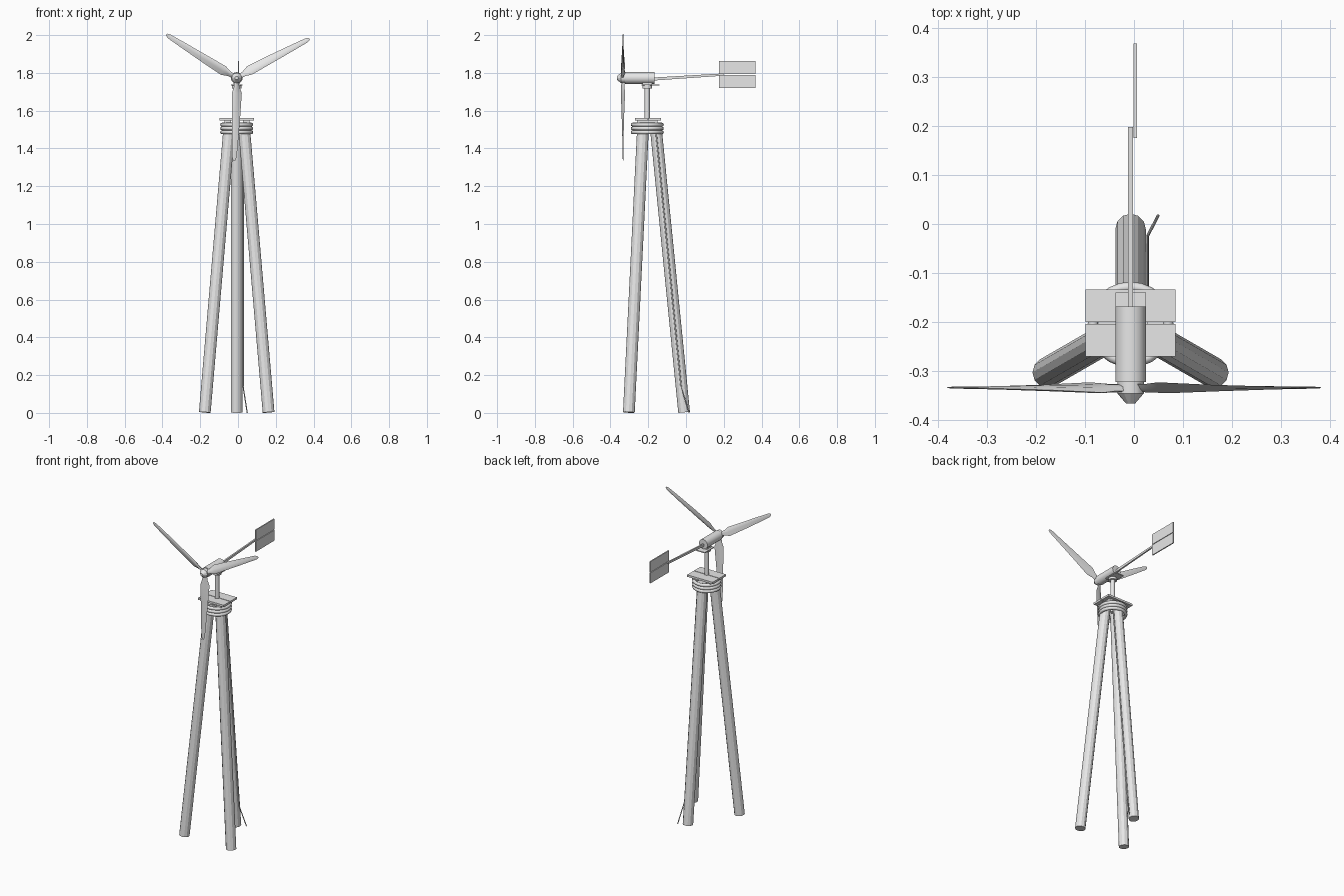
import bpy, bmesh, math
from mathutils import Vector, Matrix

if "Cube" in bpy.data.objects:
    bpy.data.objects.remove(bpy.data.objects["Cube"])

grey = bpy.data.materials.new("light_grey")
grey.diffuse_color = (0.8, 0.8, 0.8, 1)
grey.use_nodes = True
grey.node_tree.nodes["Principled BSDF"].inputs["Base Color"].default_value = grey.diffuse_color
CX, CY, HZ = -0.007, -0.205, 1.773   # mast axis and rotor height


def finish(name, bm, smooth=None):
    bmesh.ops.recalc_face_normals(bm, faces=bm.faces)
    me = bpy.data.meshes.new(name)
    bm.to_mesh(me)
    bm.free()
    me.materials.append(grey)
    ob = bpy.data.objects.new(name, me)
    bpy.context.collection.objects.link(ob)
    if smooth:
        bpy.ops.object.select_all(action='DESELECT')
        ob.select_set(True)
        bpy.context.view_layer.objects.active = ob
        bpy.ops.object.shade_smooth_by_angle(angle=math.radians(smooth))
    return ob


def rod(name, p, q, r1, r2=None, sides=16, smooth=35):
    p, q = Vector(p), Vector(q)
    d = q - p
    m = Matrix.Translation((p + q) / 2) @ d.to_track_quat('Z', 'Y').to_matrix().to_4x4()
    bm = bmesh.new()
    bmesh.ops.create_cone(bm, cap_ends=True, segments=sides, radius1=r1,
                          radius2=r1 if r2 is None else r2, depth=d.length, matrix=m)
    return finish(name, bm, smooth)


def box(name, lo, hi):
    lo, hi = Vector(lo), Vector(hi)
    bm = bmesh.new()
    bmesh.ops.create_cube(bm, size=1, matrix=Matrix.Translation((lo + hi) / 2)
                          @ Matrix.Diagonal((*(hi - lo), 1)))
    return finish(name, bm)


# Tripod legs
for name, deg in (("rear_leg", 90), ("front_left_leg", 210), ("front_right_leg", 330)):
    c, s = math.cos(math.radians(deg)), math.sin(math.radians(deg))
    rod(name, (CX + 0.195 * c, CY + 0.195 * s, 0.003),
        (CX + 0.043 * c, CY + 0.043 * s, 1.53), 0.031, sides=12, smooth=None)

# Rope hoops binding the leg tops
for i in range(3):
    bm = bmesh.new()
    n, k, z = 24, 8, 1.486 + 0.02 * i
    rings = []
    for a in range(n):
        t = 2 * math.pi * a / n
        ring = []
        for b in range(k):
            u = 2 * math.pi * b / k
            r = 0.077 + 0.0105 * math.cos(u)
            ring.append(bm.verts.new((CX + r * math.cos(t), CY + r * math.sin(t),
                                      z + 0.0105 * math.sin(u))))
        rings.append(ring)
    for a in range(n):
        A, B = rings[a], rings[(a + 1) % n]
        for b in range(k):
            bm.faces.new((A[b], B[b], B[(b + 1) % k], A[(b + 1) % k]))
    finish(f"binding_hoop_{i + 1}", bm, 60)

# Platform: two battens under two planks
for n, x in (("left", -0.072), ("right", 0.026)):
    box(f"{n}_batten", (x, -0.26, 1.534), (x + 0.034, -0.15, 1.549))
box("front_plank", (-0.099, -0.27, 1.549), (0.085, -0.204, 1.562))
box("rear_plank", (-0.099, -0.2, 1.549), (0.085, -0.133, 1.562))

# Mast, yaw collar and mounting plate
rod("mast", (CX, CY, 1.5), (CX, CY, 1.74), 0.014)
rod("yaw_collar", (CX, CY, 1.718), (CX, CY, 1.736), 0.026)
box("mounting_plate", (CX - 0.031, -0.236, 1.732), (CX + 0.031, -0.14, 1.738))
box("mounting_block", (CX - 0.018, -0.23, 1.737), (CX + 0.018, -0.18, 1.755))

# Generator body and hub
rod("generator", (CX, -0.322, HZ), (CX, -0.168, HZ), 0.031, sides=20)
rod("hub", (CX, -0.345, HZ), (CX, -0.32, HZ), 0.027, sides=12)
rod("hub_nose", (CX, -0.345, HZ), (CX, -0.366, HZ), 0.027, 0.009, sides=12, smooth=None)

# Blades: straight leading edge, tapering trailing edge, twisted along the length
# section = radius, trailing offset, leading offset, thickness, twist in degrees
sections = [(0.015, -0.012, 0.012, 0.014, 28), (0.045, -0.014, 0.014, 0.014, 28),
            (0.08, -0.027, 0.025, 0.013, 22), (0.2, -0.019, 0.025, 0.010, 14),
            (0.32, -0.009, 0.025, 0.006, 8), (0.42, 0.000, 0.024, 0.004, 4),
            (0.437, 0.008, 0.019, 0.003, 3)]
outline = [(1, 0), (0.8, 0.45), (0.45, 0.4), (0, 0), (0.45, -0.4), (0.8, -0.45)]
for i, deg in enumerate((30, 150, 270)):
    a = math.radians(deg)
    rad = Vector((math.cos(a), 0, math.sin(a)))
    tan = Vector((math.sin(a), 0, -math.cos(a)))   # leading direction
    bm = bmesh.new()
    loops = []
    for r, t0, t1, th, tw in sections:
        w = math.radians(tw)
        loop = []
        for u, v in outline:
            s = (u - 0.5) * (t1 - t0) / math.cos(w)
            t = (t0 + t1) / 2 + s * math.cos(w) + v * th * math.sin(w)
            y = -s * math.sin(w) + v * th * math.cos(w)
            loop.append(bm.verts.new(Vector((CX, -0.333 + y, HZ)) + rad * r + tan * t))
        loops.append(loop)
    for A, B in zip(loops, loops[1:]):
        for j in range(6):
            bm.faces.new((A[j], A[(j + 1) % 6], B[(j + 1) % 6], B[j]))
    bm.faces.new(loops[0])
    bm.faces.new(loops[-1])
    finish(f"blade_{i + 1}", bm, 40)

# Tail boom (slightly rising beam) and two-plank vane
boom = box("tail_boom", (CX - 0.005, -0.18, 1.759), (CX + 0.005, 0.198, 1.775))
for v in boom.data.vertices:
    if v.co.y > 0:
        v.co.z = 1.785 if v.co.z < 1.767 else 1.797
box("lower_vane_plank", (-0.001, 0.175, 1.72), (0.006, 0.368, 1.789))
box("upper_vane_plank", (-0.001, 0.175, 1.793), (0.006, 0.368, 1.862))

# Power cable down the rear leg to the ground
pts = [(0.027, -0.16, 1.5), (0.027, -0.026, 0.14), (0.049, 0.017, 0.0)]
rod("cable_upper", pts[0], pts[1], 0.004, sides=8)
rod("cable_lower", pts[1], pts[2], 0.003, sides=8)
